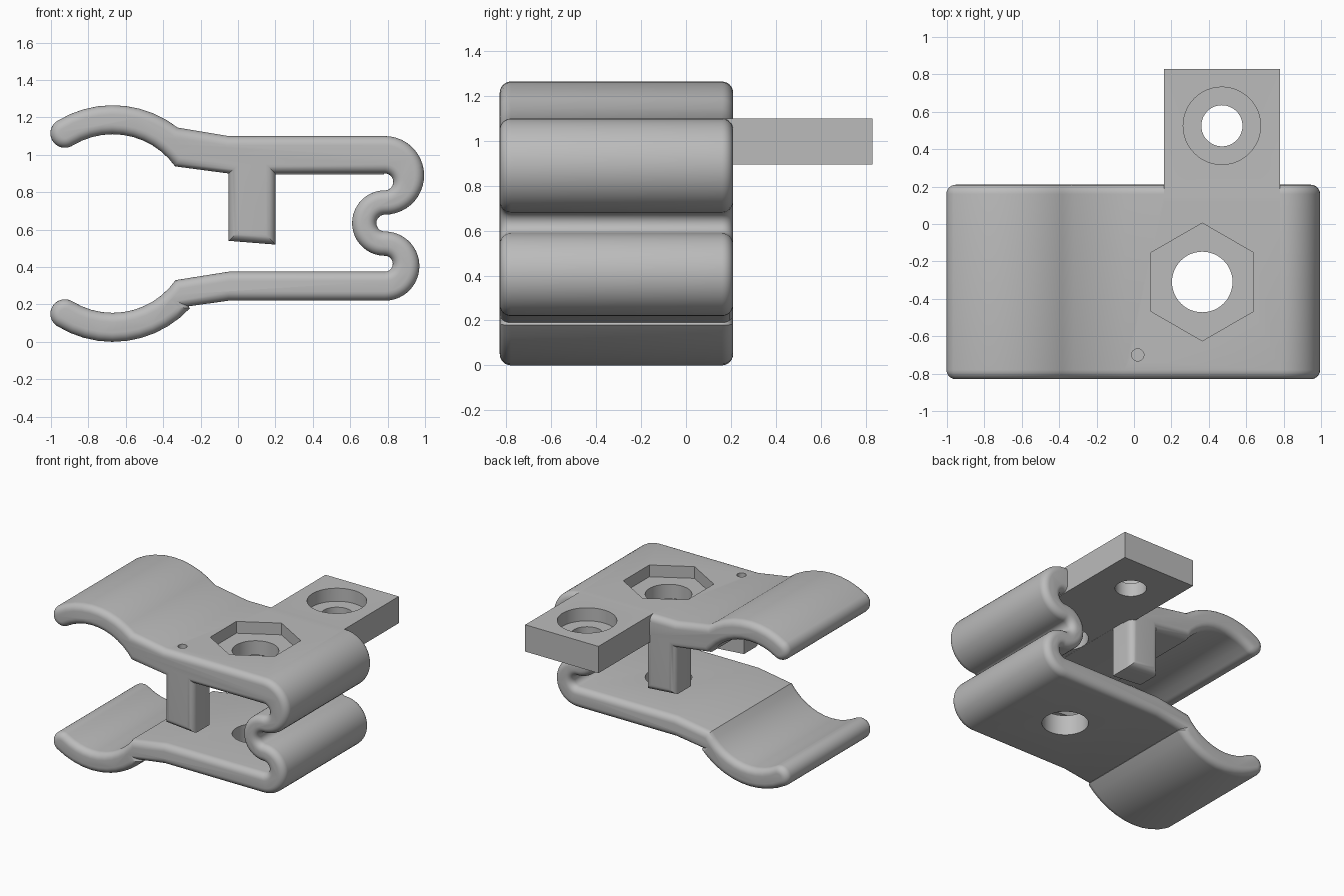
import bpy, bmesh
from math import sin, cos, radians, pi
from mathutils import Vector

old = bpy.data.objects.get("Cube")
if old:
    bpy.data.objects.remove(old, do_unlink=True)

grey = bpy.data.materials.new("plain grey")
grey.use_nodes = True
COLOUR = (0.5, 0.5, 0.5, 1)
grey.diffuse_color = COLOUR
grey.node_tree.nodes["Principled BSDF"].inputs["Base Color"].default_value = COLOUR

FRONT, BACK, ROUND = -0.83, 0.21, 0.05


def arc(cx, cz, r, start, end):
    n = max(6, round(abs(end - start) / 8))
    angles = [radians(start + (end - start) * i / n) for i in range(n + 1)]
    return [Vector((cx + r * cos(a), cz + r * sin(a))) for a in angles]


def line(*points):
    return [Vector(p) for p in points]


def tidy(points):
    out = []
    for p in points:
        if not out or (p - out[-1]).length > 0.004:
            out.append(p)
    if (out[0] - out[-1]).length < 0.004:
        out.pop()
    return out


def inset(points, d):
    """Move a clockwise outline inwards by d with mitred corners."""
    out = []
    for i, p in enumerate(points):
        a = (p - points[i - 1]).normalized()
        b = (points[(i + 1) % len(points)] - p).normalized()
        na, nb = Vector((a.y, -a.x)), Vector((b.y, -b.x))
        out.append(p + (na + nb) * (d / (1 + na.dot(nb))))
    return out


def finish(bm, name):
    bmesh.ops.recalc_face_normals(bm, faces=bm.faces)
    mesh = bpy.data.meshes.new(name)
    bm.to_mesh(mesh)
    bm.free()
    mesh.materials.append(grey)
    obj = bpy.data.objects.new(name, mesh)
    bpy.context.collection.objects.link(obj)
    return obj


def box(name, low, high):
    bm = bmesh.new()
    bmesh.ops.create_cube(bm, size=1)
    for v in bm.verts:
        v.co = Vector([l + (c + 0.5) * (h - l) for c, l, h in zip(v.co, low, high)])
    return finish(bm, name)


def prism(name, x, y, r, z0, z1, sides=48):
    bm = bmesh.new()
    ring = [bm.verts.new((x + r * cos(pi / 2 + 2 * pi * i / sides),
                          y + r * sin(pi / 2 + 2 * pi * i / sides), z0)) for i in range(sides)]
    base = bm.faces.new(ring)
    new = bmesh.ops.extrude_face_region(bm, geom=[base])["geom"]
    for v in new:
        if isinstance(v, bmesh.types.BMVert):
            v.co.z = z1
    return finish(bm, name)


def combine(target, tool, operation):
    mod = target.modifiers.new(operation, 'BOOLEAN')
    mod.operation, mod.solver, mod.object = operation, 'EXACT', tool
    bpy.context.view_layer.objects.active = target
    bpy.ops.object.modifier_apply(modifier=mod.name)
    bpy.data.objects.remove(tool, do_unlink=True)


# Side outline of the clip, clockwise from the upper jaw tip
JAW_X, UP, LOW, TIP = -0.67, 0.70, 0.565, 121.6
tip_x = JAW_X + 0.4875 * cos(radians(TIP))
tip_dz = 0.4875 * sin(radians(TIP))
FOLD = 0.785
outline = tidy(
    arc(tip_x, UP + tip_dz, 0.0775, TIP + 180, TIP)
    + arc(JAW_X, UP, 0.565, TIP, 52)
    + line((-0.05, 1.10))
    # outer side of the spring fold
    + arc(FOLD, 0.89, 0.21, 90, -90)
    + arc(FOLD, 0.635, 0.045, 90, 270)
    + arc(FOLD, 0.405, 0.185, 90, -90)
    # lower arm and jaw
    + line((-0.05, 0.22), (-0.265, 0.19))
    + arc(JAW_X, LOW, 0.565, -43, -TIP)
    + arc(tip_x, LOW - tip_dz, 0.0775, -TIP, -TIP - 180)
    + arc(JAW_X, LOW, 0.41, -TIP, -35)
    + line((-0.05, 0.375))
    # inner side of the spring fold
    + arc(FOLD, 0.4175, 0.0425, -90, 90)
    + arc(FOLD, 0.635, 0.175, 270, 90)
    + arc(FOLD, 0.855, 0.045, -90, 90)
    # stop post and upper jaw
    + line((0.20, 0.90), (0.20, 0.52), (-0.05, 0.54), (-0.05, 0.90))
    + arc(JAW_X, UP, 0.41, 35.5, TIP))

# Clip body: outline swept front to back with rounded rims
STEPS = 6
rim = [(ROUND * (1 - sin(pi / 2 * i / STEPS)), ROUND * (1 - cos(pi / 2 * i / STEPS)))
       for i in range(STEPS + 1)]
sections = [(d, FRONT + y) for d, y in rim] + [(d, BACK - y) for d, y in reversed(rim)]
bm = bmesh.new()
rings = [[bm.verts.new((p.x, y, p.y)) for p in inset(outline, d)] for d, y in sections]
for a, b in zip(rings, rings[1:]):
    for i in range(len(a)):
        bm.faces.new((a[i - 1], a[i], b[i], b[i - 1]))
bm.faces.new(rings[0])
bm.faces.new(rings[-1])
body = finish(bm, "spring_clip")

# Split the post into a front and a back one, then add the mounting tab
combine(body, box("post_gap", (-0.08, -0.63, 0.45), (0.23, 0.01, 0.899)), 'DIFFERENCE')
combine(body, box("mounting_tab", (0.16, 0.12, 0.895), (0.78, 0.83, 1.10)), 'UNION')

# Bolt hole with nut recess, counterbored tab hole, small pin hole
for name, x, y, r, z0, z1, sides in (
        ("bolt_hole", 0.365, -0.31, 0.162, -0.1, 1.3, 48),
        ("nut_recess", 0.365, -0.31, 0.315, 1.01, 1.3, 6),
        ("tab_hole", 0.47, 0.525, 0.11, 0.8, 1.3, 48),
        ("tab_counterbore", 0.47, 0.525, 0.207, 1.0, 1.3, 48),
        ("pin_hole", 0.02, -0.70, 0.033, 0.95, 1.3, 24)):
    combine(body, prism(name, x, y, r, z0, z1, sides), 'DIFFERENCE')

# Smooth curves, crisp edges
bpy.ops.object.select_all(action='DESELECT')
body.select_set(True)
bpy.context.view_layer.objects.active = body
bpy.ops.object.shade_smooth_by_angle(angle=radians(30))
